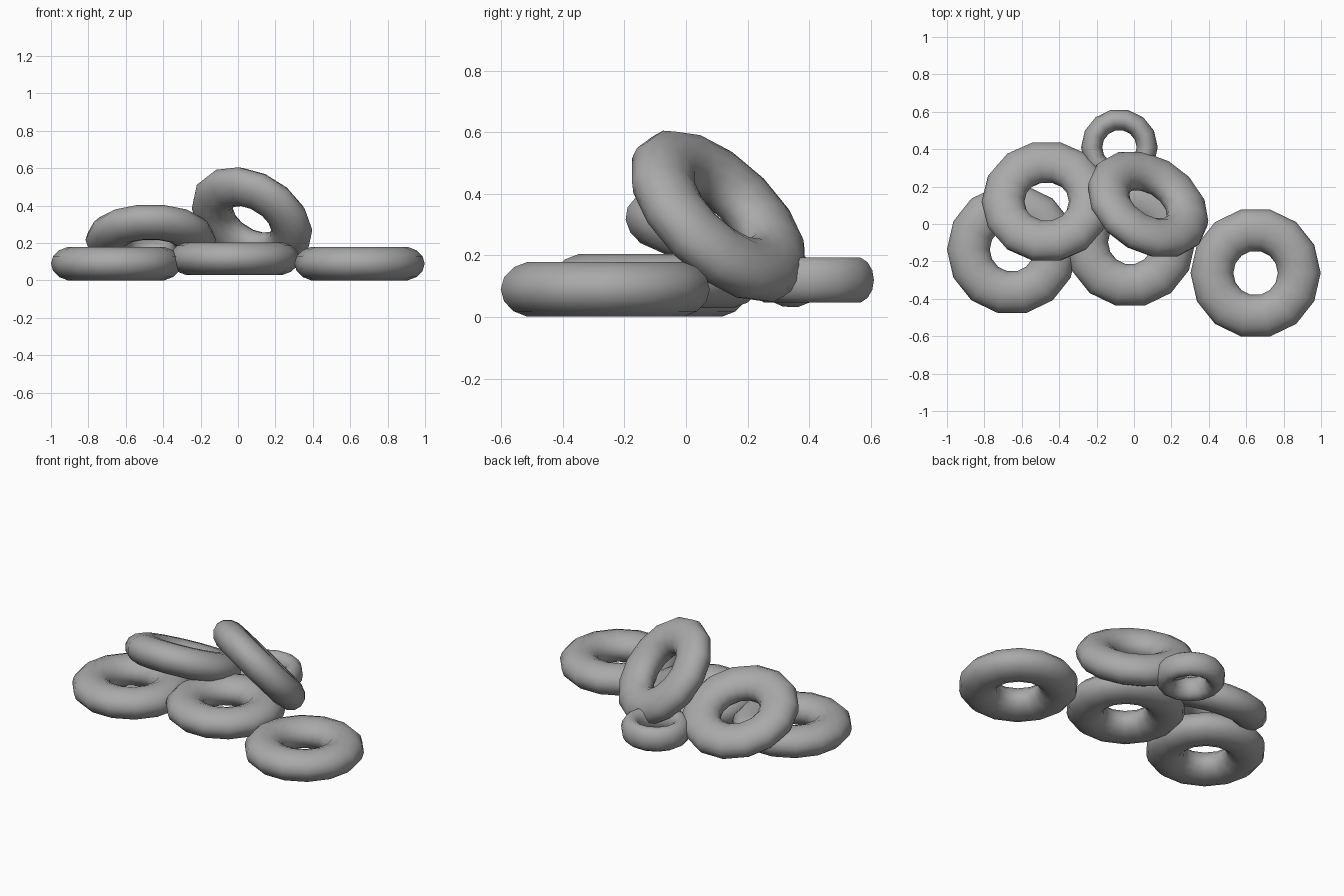
import bpy
from math import radians, cos, pi

SIDES = 14

cube = bpy.data.objects.get("Cube")
if cube:
    bpy.data.objects.remove(cube, do_unlink=True)

# Single plain grey
grey = bpy.data.materials.new("grey")
grey.use_nodes = True
colour = (0.4, 0.4, 0.4, 1)
grey.diffuse_color = colour
grey.node_tree.nodes["Principled BSDF"].inputs["Base Color"].default_value = colour


def ring(name, location, tilt=(0, 0), outer=0.348, hole=0.119, half_height=0.089):
    """Flattened smooth ring, tilted about x and then y (degrees)."""
    minor = (outer - hole) / 2
    bpy.ops.mesh.primitive_torus_add(
        major_segments=SIDES, minor_segments=SIDES,
        major_radius=(outer + hole) / 2, minor_radius=minor,
        location=location, rotation=(radians(tilt[0]), radians(tilt[1]), 0))
    obj = bpy.context.object
    obj.name = name
    # The polygonal section is slightly lower than its circle
    obj.scale.z = half_height / (minor * cos(pi / SIDES))
    obj.data.materials.append(grey)
    bpy.ops.object.shade_smooth()
    return obj


# Rings lying flat
ring("left_flat_ring", (0.65, -0.262, 0.09))
ring("right_flat_ring", (-0.652, -0.136, 0.09))
ring("middle_flat_ring", (-0.02, -0.097, 0.117), half_height=0.087)
ring("small_back_ring", (-0.078, 0.41, 0.12), outer=0.205, hole=0.092, half_height=0.0725)

# Rings leaning on the others
ring("leaning_low_ring", (-0.467, 0.12, 0.218), tilt=(-24, 0))
ring("leaning_steep_ring", (0.075, 0.105, 0.327), tilt=(-39, 32))
